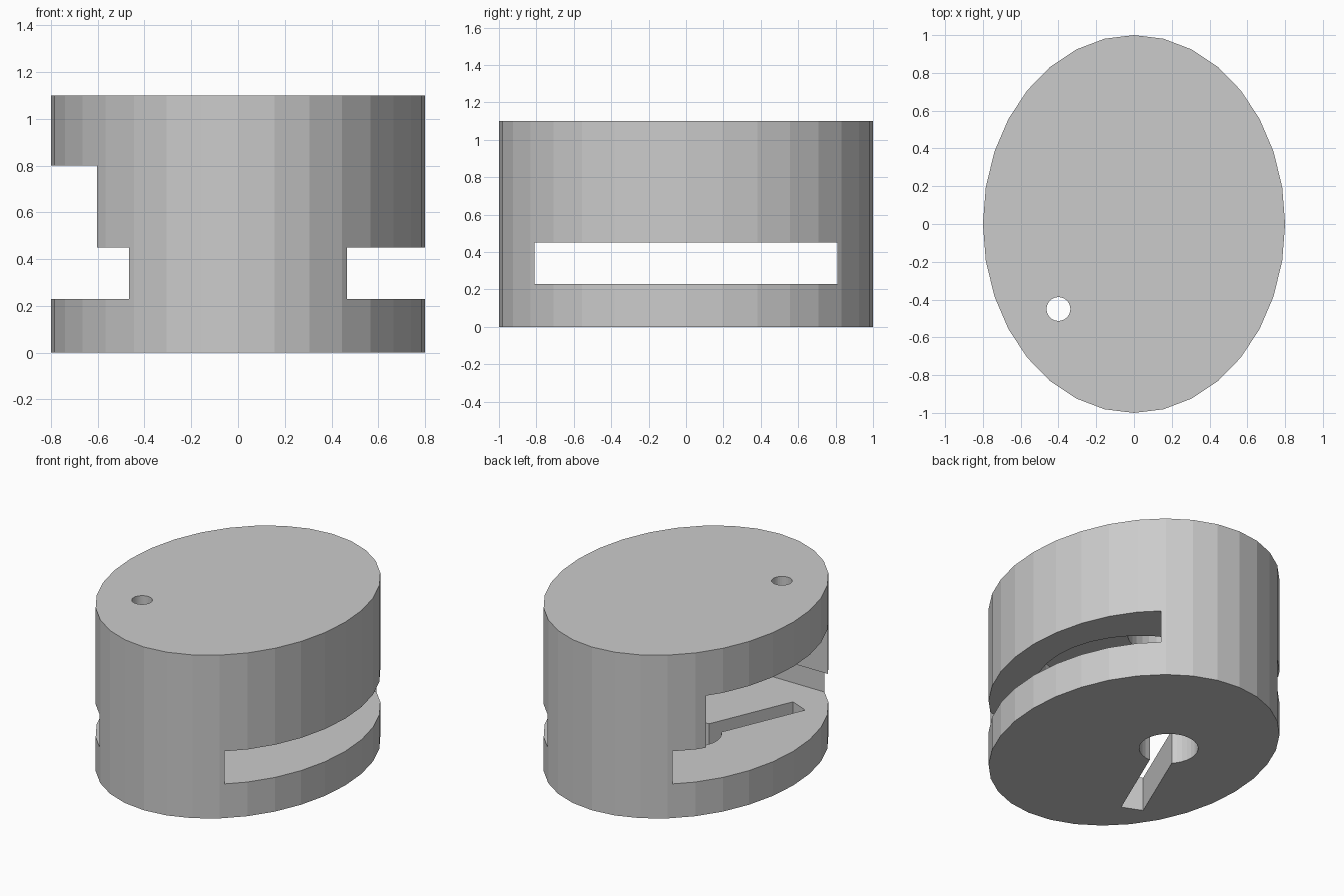
import bpy, math
from mathutils import Matrix

if "Cube" in bpy.data.objects:
    bpy.data.objects.remove(bpy.data.objects["Cube"])

grey = bpy.data.materials.new("light_grey")
grey.diffuse_color = (0.6, 0.6, 0.6, 1)
grey.use_nodes = True
grey.node_tree.nodes["Principled BSDF"].inputs["Base Color"].default_value = grey.diffuse_color


def cylinder(name, x, y, z0, z1, r, ry=None, sides=32):
    bpy.ops.mesh.primitive_cylinder_add(vertices=sides, radius=1, depth=1)
    ob = bpy.context.object
    ob.name = name
    ob.data.transform(Matrix.Translation((x, y, (z0 + z1) / 2))
                      @ Matrix.Diagonal((r, ry or r, z1 - z0, 1)))
    return ob


def box(name, cx, cy, z0, z1, sx, sy, angle=0.0):
    bpy.ops.mesh.primitive_cube_add(size=1)
    ob = bpy.context.object
    ob.name = name
    ob.data.transform(Matrix.Translation((cx, cy, (z0 + z1) / 2))
                      @ Matrix.Rotation(angle, 4, 'Z')
                      @ Matrix.Diagonal((sx, sy, z1 - z0, 1)))
    return ob


# Oval block
body = cylinder("oval_body", 0, 0, 0, 1.1, 0.8, 1.0)
body.data.materials.append(grey)

# Keyhole line: runs from the round hole through the small pin hole
kx, ky = -0.15, 0.15
ex, ey = -0.453, -0.557
length = math.hypot(kx - ex, ky - ey)
angle = math.atan2(ky - ey, kx - ex)

cutters = [
    # Wide flat slot right through the sides
    box("slot_cutter", 0, 0, 0.23, 0.45, 2, 1.62),
    # U-shaped pocket above the slot, open on the left
    cylinder("pocket_round_cutter", -0.05, 0, 0.40, 0.80, 0.65),
    box("pocket_side_cutter", -0.55, 0, 0.40, 0.80, 1.0, 1.30),
    # Blind recess in the pocket ceiling
    cylinder("recess_cutter", kx, ky, 0.70, 0.95, 0.25),
    # Keyhole in the base
    cylinder("keyhole_round_cutter", kx, ky, -0.1, 0.3, 0.18),
    box("keyhole_slit_cutter", (kx + ex) / 2, (ky + ey) / 2, -0.1, 0.3,
        length, 0.14, angle),
    # Pin hole through the top
    cylinder("pin_hole_cutter", -0.4, -0.45, 0.7, 1.2, 0.063),
]

bpy.context.view_layer.objects.active = body
for c in cutters:
    mod = body.modifiers.new(c.name, 'BOOLEAN')
    mod.operation = 'DIFFERENCE'
    mod.solver = 'EXACT'
    mod.object = c
    bpy.ops.object.modifier_apply(modifier=mod.name)
for c in cutters:
    bpy.data.objects.remove(c, do_unlink=True)

# Flat facets, single colour
for p in body.data.polygons:
    p.use_smooth = False
    p.material_index = 0
